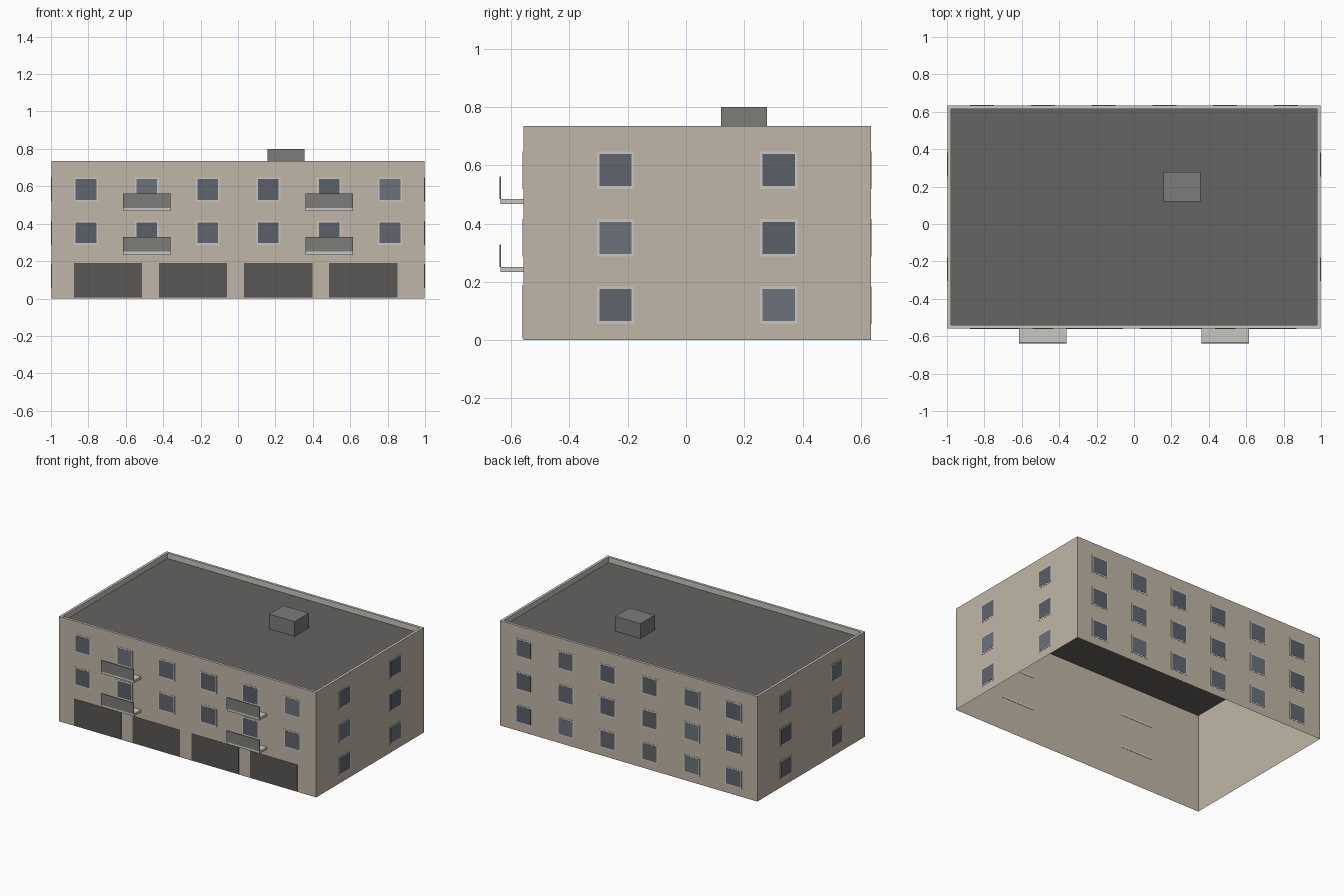
import bpy, bmesh, random
from mathutils import Vector

if "Cube" in bpy.data.objects:
    bpy.data.objects.remove(bpy.data.objects["Cube"])

random.seed(4)
HX, Y0, Y1 = 0.997, -0.558, 0.634      # outer wall planes
TOP, ROOF, LIP = 0.735, 0.697, 0.018
YC = (Y0 + Y1) / 2


def mat(name, r, g, b):
    m = bpy.data.materials.new(name)
    m.diffuse_color = (r, g, b, 1)
    m.use_nodes = True
    m.node_tree.nodes["Principled BSDF"].inputs["Base Color"].default_value = m.diffuse_color
    return m


WALL = mat("wall_render", 0.53, 0.47, 0.385)
TRIM = mat("trim", 0.58, 0.57, 0.53)
DARK = mat("roof_felt", 0.13, 0.125, 0.12)
METAL = mat("dark_metal", 0.20, 0.20, 0.195)
DOOR = mat("door", 0.10, 0.095, 0.09)
GLASS = [mat("glass_a", 0.10, 0.115, 0.14), mat("glass_b", 0.12, 0.13, 0.155),
         mat("glass_c", 0.15, 0.17, 0.20)]


def mesh_object(name, verts, faces, material):
    me = bpy.data.meshes.new(name)
    me.from_pydata(verts, [], faces)
    me.materials.append(material)
    ob = bpy.data.objects.new(name, me)
    bpy.context.collection.objects.link(ob)
    return ob


def box(name, lo, hi, material):
    lo, hi = Vector(lo), Vector(hi)
    bm = bmesh.new()
    bmesh.ops.create_cube(bm, size=1)
    for v in bm.verts:
        v.co = (lo + hi) / 2 + v.co * (hi - lo)
    ob = mesh_object(name, [], [], material)
    bm.to_mesh(ob.data)
    bm.free()
    return ob


def rect(inset, z):
    x, a, b = HX - inset, Y0 + inset, Y1 - inset
    return [(-x, a, z), (x, a, z), (x, b, z), (-x, b, z)]


def band(name, lower, upper, material):
    faces = [(i, (i + 1) % 4, (i + 1) % 4 + 4, i + 4) for i in range(4)]
    return mesh_object(name, lower + upper, faces, material)


def panel(name, side, u, z, w, h, near, far, material):
    """Thin box lying on one outer wall; u runs along that wall."""
    if side in "front back":
        s, p = (-1, Y0) if side == "front" else (1, Y1)
        a, b = sorted((p + s * near, p + s * far))
        return box(name, (u - w / 2, a, z - h / 2), (u + w / 2, b, z + h / 2), material)
    s = -1 if side == "left" else 1
    a, b = sorted((s * (HX + near), s * (HX + far)))
    return box(name, (a, u - w / 2, z - h / 2), (b, u + w / 2, z + h / 2), material)


# Wall shell, open below, with roof deck and parapet
band("outer_walls", rect(0, 0), rect(0, TOP), WALL)
mesh_object("roof_deck", rect(0.0005, ROOF), [(0, 1, 2, 3)], DARK)
band("parapet_cap", rect(0, TOP), rect(LIP, TOP), TRIM)
band("parapet_inner", rect(LIP, TOP), rect(LIP, ROOF), TRIM)

# Rooftop unit
box("rooftop_unit", (0.158, 0.12, ROOF), (0.355, 0.278, 0.80), METAL)

# Windows: frame plus slightly prouder pane
COLS = [-0.8125 + 0.325 * i for i in range(6)]
SIDES = [YC - 0.28, YC + 0.28]
ROWS = [0.12, 0.351, 0.583]
for side, us, zs in (("front", COLS, ROWS[1:]), ("back", COLS, ROWS),
                     ("left", SIDES, ROWS), ("right", SIDES, ROWS)):
    for u in us:
        for z in zs:
            panel(side + "_window_frame", side, u, z, 0.128, 0.128, 0.0005, 0.002, TRIM)
            panel(side + "_window_pane", side, u, z, 0.110, 0.110, 0.001, 0.003,
                  random.choice(GLASS))

# Ground-floor shutters
for i in range(4):
    panel("ground_floor_shutter", "front", -0.695 + 0.4545 * i, 0.0975,
          0.366, 0.185, 0.0005, 0.003, DOOR)

# Balconies: slab and solid front rail
for x in (COLS[1], COLS[4]):
    for z in (0.234, 0.467):
        box("balcony_slab", (x - 0.127, -0.637, z), (x + 0.127, Y0 + 0.002, z + 0.017), TRIM)
        box("balcony_rail", (x - 0.127, -0.640, z + 0.017), (x + 0.127, -0.634, z + 0.095), METAL)
